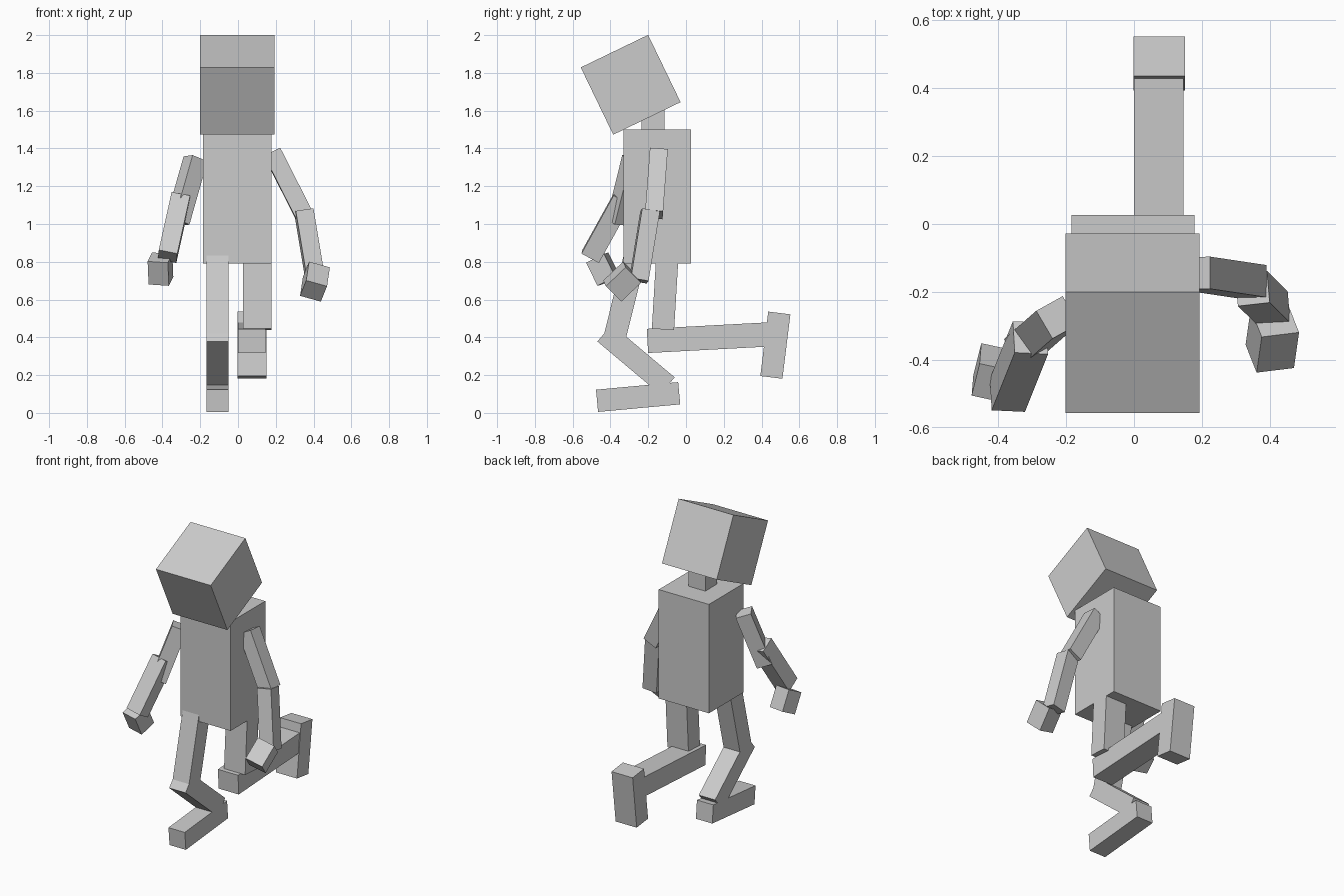
import bpy
from mathutils import Vector, Matrix

cube = bpy.data.objects.get("Cube")
if cube:
    bpy.data.objects.remove(cube, do_unlink=True)

# Single matte grey for the whole figure
grey = bpy.data.materials.new("plain_grey")
grey.use_nodes = True
COLOUR = (0.6, 0.6, 0.6, 1.0)
grey.diffuse_color = COLOUR
grey.node_tree.nodes["Principled BSDF"].inputs["Base Color"].default_value = COLOUR


def block(name, start, end, width, depth, side=(1, 0, 0)):
    """Box running from start to end; its width lies along the side direction."""
    start, end = Vector(start), Vector(end)
    along = (end - start).normalized()
    across = Vector(side)
    across = (across - along * across.dot(along)).normalized()
    third = along.cross(across)
    bpy.ops.mesh.primitive_cube_add(size=1)
    part = bpy.context.object
    part.name = part.data.name = name
    turn = Matrix((across, third, along)).transposed().to_4x4()
    scale = Matrix.Diagonal((width, depth, (end - start).length, 1))
    part.data.transform(turn @ scale)
    part.location = (start + end) / 2
    part.data.materials.append(grey)
    return part


# Torso, neck and bowed head
block("torso", (-0.003, -0.152, 0.79), (-0.003, -0.152, 1.5), 0.362, 0.357)
block("neck", (0, -0.174, 1.48), (0, -0.174, 1.66), 0.12, 0.122)
block("head", (-0.004, -0.207, 1.559), (-0.004, -0.379, 1.915), 0.395, 0.396)

# Right leg, planted in front
RX, LEG = -0.109, 0.118
block("right_thigh", (RX, -0.272, 0.823), (RX, -0.376, 0.405), LEG, LEG)
block("right_shin", (RX, -0.431, 0.423), (RX, -0.098, 0.143), LEG, LEG)
block("right_foot", (RX, -0.036, 0.104), (RX, -0.471, 0.064), LEG, LEG)

# Left leg, knee bent with the shin trailing behind
block("left_thigh", (0.102, -0.096, 0.875), (0.102, -0.122, 0.442), 0.152, LEG)
block("left_shin", (0.073, -0.204, 0.381), (0.073, 0.45, 0.416), 0.145, 0.128)
block("left_foot", (0.074, 0.494, 0.529), (0.074, 0.452, 0.188), 0.152, LEG)

# Left arm
ARM = 0.095
block("left_upper_arm", (0.181, -0.145, 1.379), (0.348, -0.17, 1.05), ARM, ARM)
block("left_forearm", (0.349, -0.19, 1.068), (0.41, -0.25, 0.70), ARM, ARM, (1, 0.12, 0.2))
block("left_hand", (0.415, -0.285, 0.745), (0.40, -0.39, 0.645), 0.115, 0.12, (1, 0.16, -0.24))

# Right arm
block("right_upper_arm", (-0.225, -0.275, 1.345), (-0.32, -0.358, 1.01), ARM, ARM, (-0.85, -0.5, 0))
block("right_forearm", (-0.305, -0.335, 1.135), (-0.373, -0.505, 0.828), 0.1, 0.105, (1, -0.05, -0.2))
block("right_hand", (-0.413, -0.47, 0.822), (-0.408, -0.41, 0.70), 0.11, 0.108, (1, -0.25, 0))
